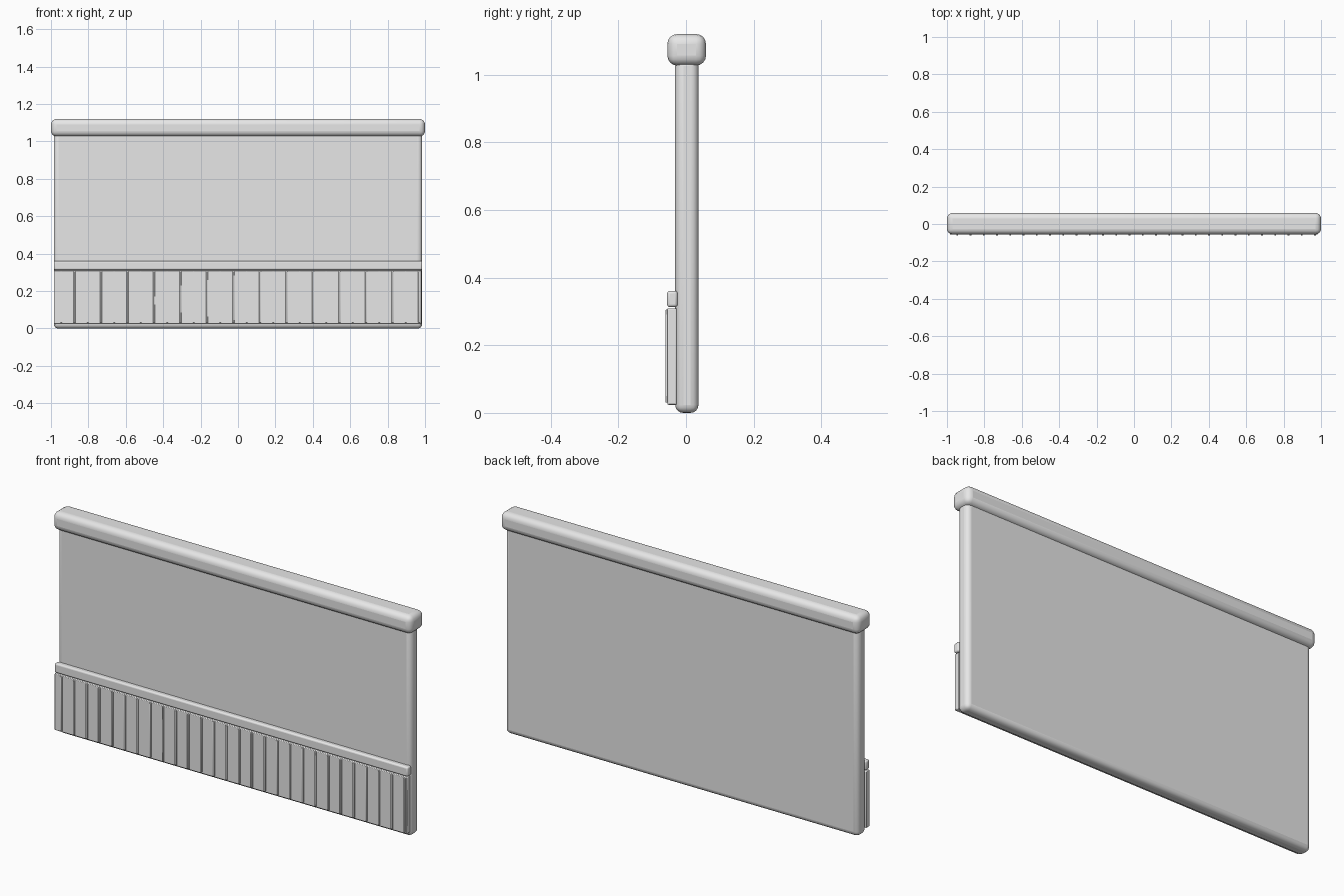
import bpy
import bmesh
import math

cube = bpy.data.objects.get("Cube")
if cube:
    bpy.data.objects.remove(cube, do_unlink=True)

# Single plain grey finish
grey = bpy.data.materials.new("plain_grey")
grey.use_nodes = True
grey.diffuse_color = (0.8, 0.8, 0.8, 1)
grey.node_tree.nodes["Principled BSDF"].inputs["Base Color"].default_value = (0.8, 0.8, 0.8, 1)


def rounded_box(name, x, y, z, radius, segments=3):
    """Box spanning the given (low, high) ranges, with rounded edges."""
    bm = bmesh.new()
    bmesh.ops.create_cube(bm, size=1)
    for v in bm.verts:
        v.co = [low if c < 0 else high for c, (low, high) in zip(v.co, (x, y, z))]
    mesh = bpy.data.meshes.new(name)
    bm.to_mesh(mesh)
    bm.free()
    mesh.materials.append(grey)
    obj = bpy.data.objects.new(name, mesh)
    bpy.context.collection.objects.link(obj)
    bevel = obj.modifiers.new("rounded_edges", 'BEVEL')
    bevel.width = radius
    bevel.segments = segments
    bpy.ops.object.select_all(action='DESELECT')
    obj.select_set(True)
    bpy.context.view_layer.objects.active = obj
    bpy.ops.object.shade_smooth_by_angle(angle=math.radians(40))
    return obj


# Wall slab and its overhanging rounded coping
rounded_box("wall", (-0.985, 0.985), (-0.032, 0.037), (0, 1.05), 0.024, 4)
rounded_box("coping", (-1, 1), (-0.055, 0.059), (1.027, 1.12), 0.029, 4)

# Wainscot on the front: backing panel and top rail
rounded_box("wainscot_panel", (-0.985, 0.98), (-0.055, -0.028), (0.024, 0.309), 0.003, 2)
rounded_box("wainscot_rail", (-0.985, 0.985), (-0.056, -0.025), (0.313, 0.361), 0.008)

# Evenly spaced thin upright battens
COUNT = 28
for i in range(COUNT):
    cx = -0.945 + i * 1.913 / (COUNT - 1)
    rounded_box(f"batten_{i + 1}", (cx - 0.005, cx + 0.005), (-0.061, -0.05), (0.03, 0.305), 0.002, 2)
